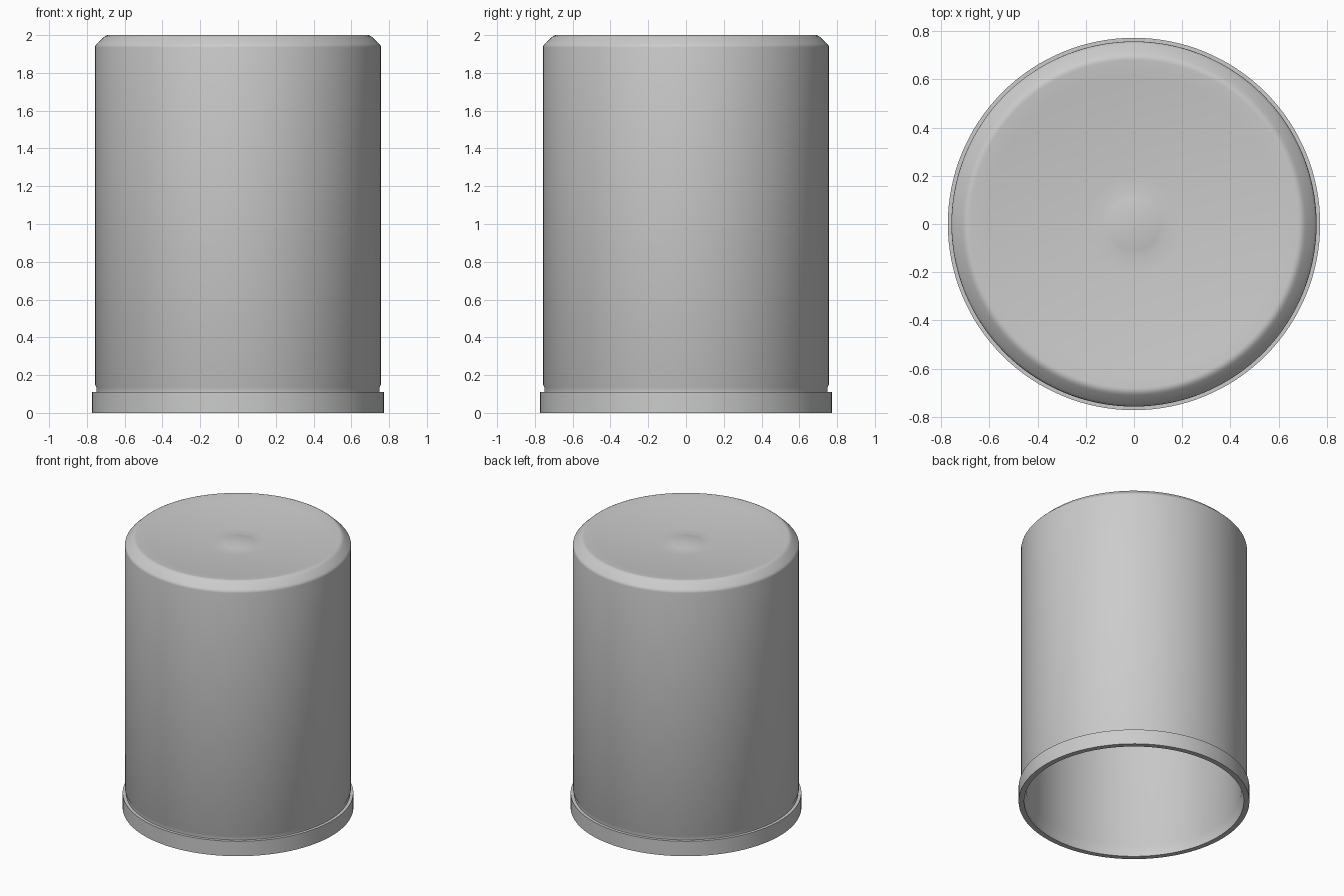
import bpy
import bmesh
import math
from mathutils import Vector

cube = bpy.data.objects.get("Cube")
if cube:
    bpy.data.objects.remove(cube, do_unlink=True)

SEGMENTS = 128
DISH_R, DISH_Z, DISH_DEPTH = 0.68, 2.0, 0.045
DOME_R, DOME_H = 0.135, 0.013
WALL = 0.035


def dish(r):
    """Height of the shallow hollow in the closed end."""
    return DISH_Z - DISH_DEPTH * (1 - (r / DISH_R) ** 2)


def make_material(name, rgb):
    mat = bpy.data.materials.new(name)
    mat.use_nodes = True
    color = (*rgb, 1.0)
    mat.diffuse_color = color
    mat.node_tree.nodes["Principled BSDF"].inputs["Base Color"].default_value = color
    return mat


def lathe(name, profile, mat):
    """Revolve an (r, z) profile about the z axis."""
    bm = bmesh.new()
    verts = [bm.verts.new((r, 0, z)) for r, z in profile]
    edges = [bm.edges.new(pair) for pair in zip(verts, verts[1:])]
    bmesh.ops.spin(bm, geom=verts + edges, cent=Vector(), axis=Vector((0, 0, 1)),
                   angle=2 * math.pi, steps=SEGMENTS, use_merge=True)
    bmesh.ops.remove_doubles(bm, verts=bm.verts, dist=0.0001)
    bmesh.ops.recalc_face_normals(bm, faces=bm.faces)
    mesh = bpy.data.meshes.new(name)
    bm.to_mesh(mesh)
    bm.free()
    mesh.materials.append(mat)
    obj = bpy.data.objects.new(name, mesh)
    bpy.context.collection.objects.link(obj)
    bpy.context.view_layer.objects.active = obj
    obj.select_set(True)
    bpy.ops.object.shade_smooth_by_angle(angle=math.radians(50))
    obj.select_set(False)
    return obj


grey = make_material("plain grey", (0.6, 0.6, 0.6))

# Low dome in the middle of the closed end
dome = [(DOME_R * i / 5, dish(DOME_R) + DOME_H * (1 - (i / 5) ** 2)) for i in range(6)]

# Hollow around the dome
radii = [DOME_R + (DISH_R - DOME_R) * i / 8 for i in range(1, 9)]
hollow = [(r, dish(r)) for r in radii]

# Softened chamfer, side wall, undercut and rim band
outside = [(0.692, 2.0), (0.703, 1.995), (0.712, 1.988), (0.748, 1.954),
           (0.755, 1.945), (0.757, 1.935), (0.757, 0.15), (0.75, 0.135),
           (0.75, 0.11), (0.772, 0.11), (0.772, 0)]

# Stepped mouth and inner wall
inside = [(0.735, 0), (0.735, 0.08), (0.722, 0.1), (0.722, 1.92),
          (0.715, 1.935), (0.69, 1.96)]

# Underside of the closed end
ceiling = [(r, dish(r) - WALL) for r in reversed(radii)] + [(0, dish(0) - WALL)]

lathe("cup_shell", dome + hollow + outside + inside + ceiling, grey)
